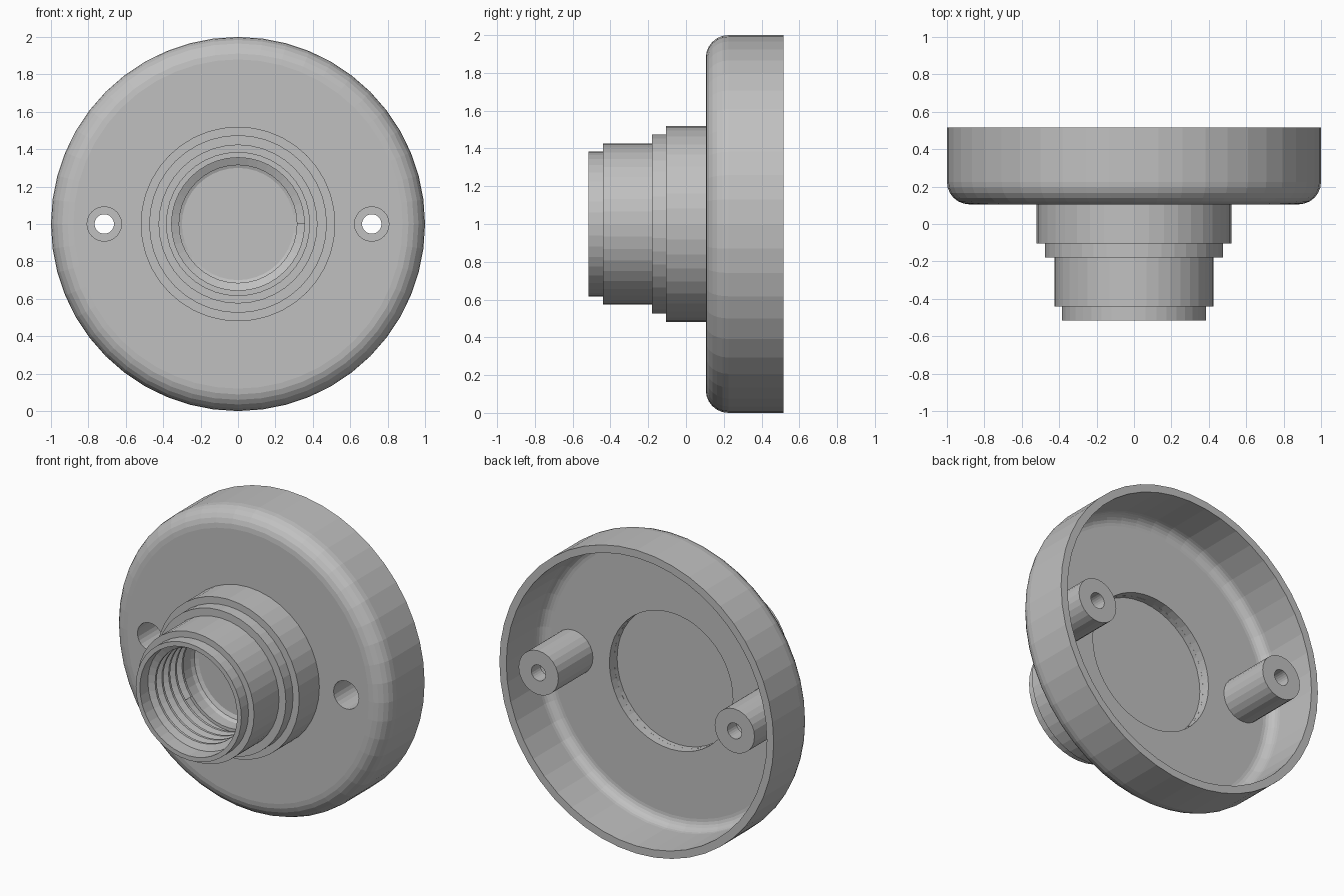
import bpy, bmesh, math

if "Cube" in bpy.data.objects:
    bpy.data.objects.remove(bpy.data.objects["Cube"])

mat = bpy.data.materials.new("plain grey")
mat.diffuse_color = (0.53, 0.53, 0.53, 1)
mat.use_nodes = True
mat.node_tree.nodes["Principled BSDF"].inputs["Base Color"].default_value = mat.diffuse_color
AXIS_Z = 1.0


def finish(name, bm):
    bmesh.ops.remove_doubles(bm, verts=bm.verts, dist=1e-5)
    bmesh.ops.recalc_face_normals(bm, faces=bm.faces)
    me = bpy.data.meshes.new(name)
    bm.to_mesh(me)
    bm.free()
    me.materials.append(mat)
    ob = bpy.data.objects.new(name, me)
    bpy.context.collection.objects.link(ob)
    return ob


def skin(bm, loops, closed_path, closed_section):
    """Bridge successive vertex loops with quads."""
    n, m = len(loops), len(loops[0])
    for i in range(n if closed_path else n - 1):
        a, b = loops[i], loops[(i + 1) % n]
        for j in range(m if closed_section else m - 1):
            k = (j + 1) % m
            bm.faces.new((a[j], a[k], b[k], b[j]))


def lathe(name, profile, sides, cx=0.0, closed=True):
    """Spin (radius, y) points around an axis parallel to y."""
    bm = bmesh.new()
    loops = []
    for i in range(sides):
        t = 2 * math.pi * i / sides
        loops.append([bm.verts.new((cx + r * math.cos(t), y, AXIS_Z + r * math.sin(t)))
                      for r, y in profile])
    skin(bm, loops, True, closed)
    return finish(name, bm)


def fillet(radius, steps=6):
    """Quarter round about (0.88, 0.225), from the front face to the side wall."""
    return [(0.88 + radius * math.sin(a), 0.225 - radius * math.cos(a))
            for a in (math.pi / 2 * s / steps for s in range(steps + 1))]


# hollow round base with a rounded front edge
base = lathe("base_shell",
             [(0.45, 0.105)] + fillet(0.12) + [(1.0, 0.515), (0.95, 0.515)]
             + fillet(0.07)[::-1] + [(0.45, 0.155)], 48)

# stepped neck with a blind bore in front and a shallow recess behind
lathe("stepped_neck",
      [(0, 0.02), (0.30, 0.02), (0.325, 0.01), (0.335, -0.015), (0.335, -0.09),
       (0.355, -0.09), (0.355, -0.515),
       (0.385, -0.515), (0.385, -0.44), (0.425, -0.44), (0.425, -0.18),
       (0.475, -0.18), (0.475, -0.105), (0.52, -0.105), (0.52, 0.105),
       (0.45, 0.105), (0.45, 0.075), (0, 0.075)], 40, closed=False)

# spiral thread ridge inside the bore
bm = bmesh.new()
section = [(0.362, -0.03), (0.315, -0.008), (0.315, 0.008), (0.362, 0.03)]
per_turn, turns, pitch = 40, 4.6, 0.07
loops = []
for i in range(int(per_turn * turns) + 1):
    t = 2 * math.pi * i / per_turn
    y0 = -0.44 + pitch * i / per_turn
    loops.append([bm.verts.new((r * math.cos(t), y0 + dy, AXIS_Z + r * math.sin(t)))
                  for r, dy in section])
skin(bm, loops, False, True)
bm.faces.new(loops[0])
bm.faces.new(loops[-1])
finish("inner_thread", bm)

# screw posts behind, with wide holes through the base front
for side, x in (("left", -0.715), ("right", 0.715)):
    cutter = lathe("hole_cutter", [(0, 0.0), (0.092, 0.0), (0.092, 0.3), (0, 0.3)],
                   24, x, closed=False)
    cutter.hide_render = True
    mod = base.modifiers.new("hole", 'BOOLEAN')
    mod.operation = 'DIFFERENCE'
    mod.solver = 'EXACT'
    mod.object = cutter
    bpy.context.view_layer.objects.active = base
    bpy.ops.object.modifier_apply(modifier=mod.name)
    bpy.data.objects.remove(cutter)
    lathe(side + "_screw_post",
          [(0.092, 0.11), (0.145, 0.11), (0.145, 0.515), (0.052, 0.515),
           (0.052, 0.42), (0.092, 0.42)], 24, x)
